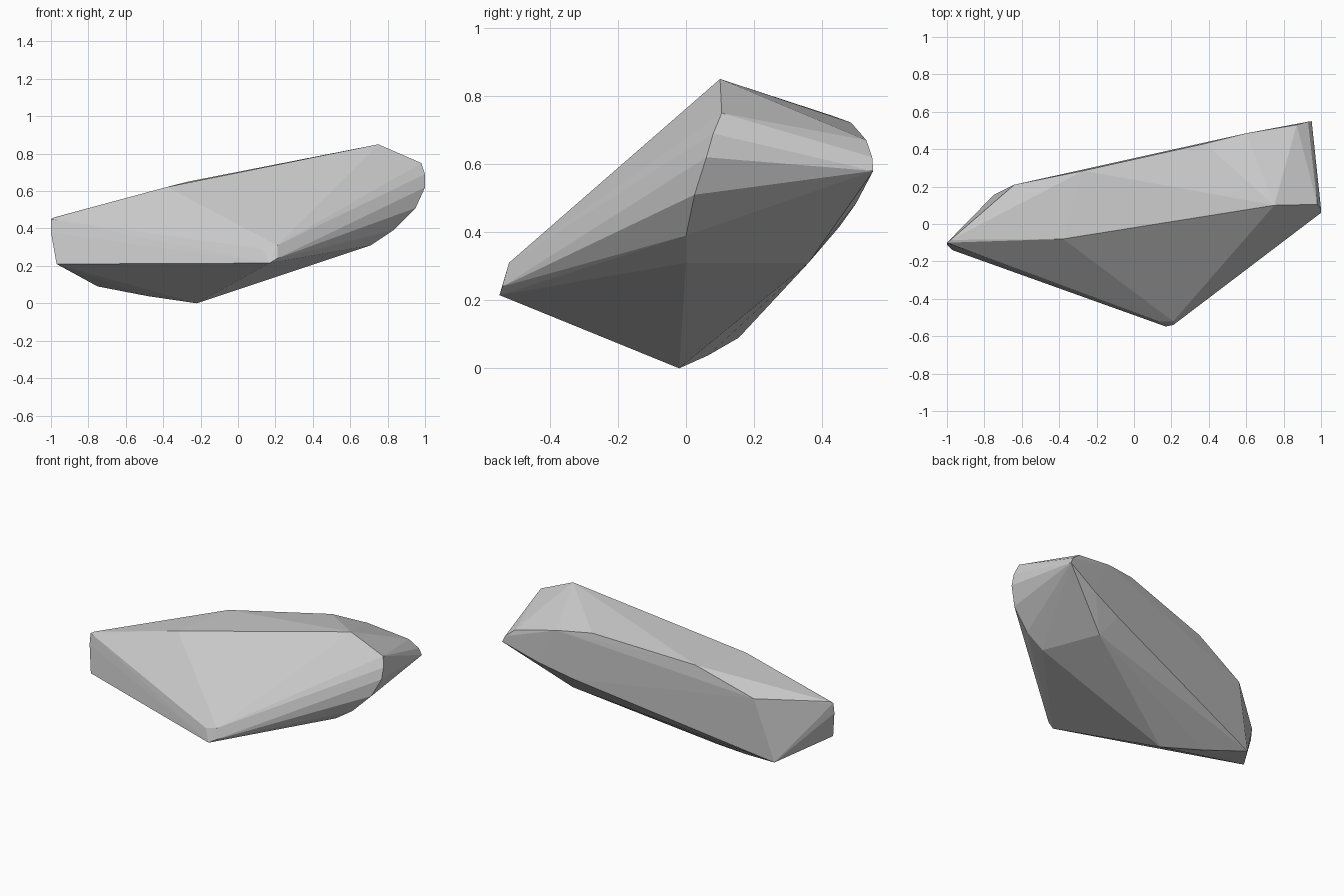
import bpy, bmesh

# Faceted stone: each group is one ridge or corner, wrapped in a convex hull
ridges = {
    "top_ridge": [(0.75, 0.10, 0.85), (-0.38, -0.08, 0.622), (-0.98, -0.085, 0.46)],
    "left_end": [(-1.0, -0.10, 0.45), (-1.0, -0.11, 0.38), (-0.97, -0.14, 0.21)],
    "left_back": [(-0.75, 0.155, 0.09), (-0.64, 0.21, 0.50)],
    "keel": [(-0.22, -0.02, 0.0), (-0.48, 0.065, 0.038)],
    "back_top": [(-0.27, 0.285, 0.65), (0.38, 0.43, 0.742), (0.60, 0.485, 0.722)],
    "back_right": [(0.87, 0.53, 0.67), (0.93, 0.547, 0.62), (0.95, 0.55, 0.58)],
    "back_low": [(0.72, 0.50, 0.485), (0.50, 0.45, 0.415), (0.57, 0.36, 0.31)],
    "right_edge": [(0.98, 0.105, 0.75), (1.0, 0.08, 0.69), (1.0, 0.06, 0.62),
                   (0.95, 0.025, 0.51), (0.83, 0.0, 0.39), (0.71, 0.0, 0.31)],
    "front_point": [(0.21, -0.52, 0.31), (0.21, -0.54, 0.24), (0.17, -0.548, 0.215),
                    (0.13, -0.52, 0.29)],
}

bm = bmesh.new()
for pts in ridges.values():
    for p in pts:
        bm.verts.new(p)
hull = bmesh.ops.convex_hull(bm, input=bm.verts[:])
loose = [v for v in bm.verts if not v.link_faces]
bmesh.ops.delete(bm, geom=loose, context='VERTS')
bmesh.ops.recalc_face_normals(bm, faces=bm.faces[:])

mesh = bpy.data.meshes.new("faceted_stone")
bm.to_mesh(mesh)
bm.free()
stone = bpy.data.objects.new("faceted_stone", mesh)
bpy.context.collection.objects.link(stone)
